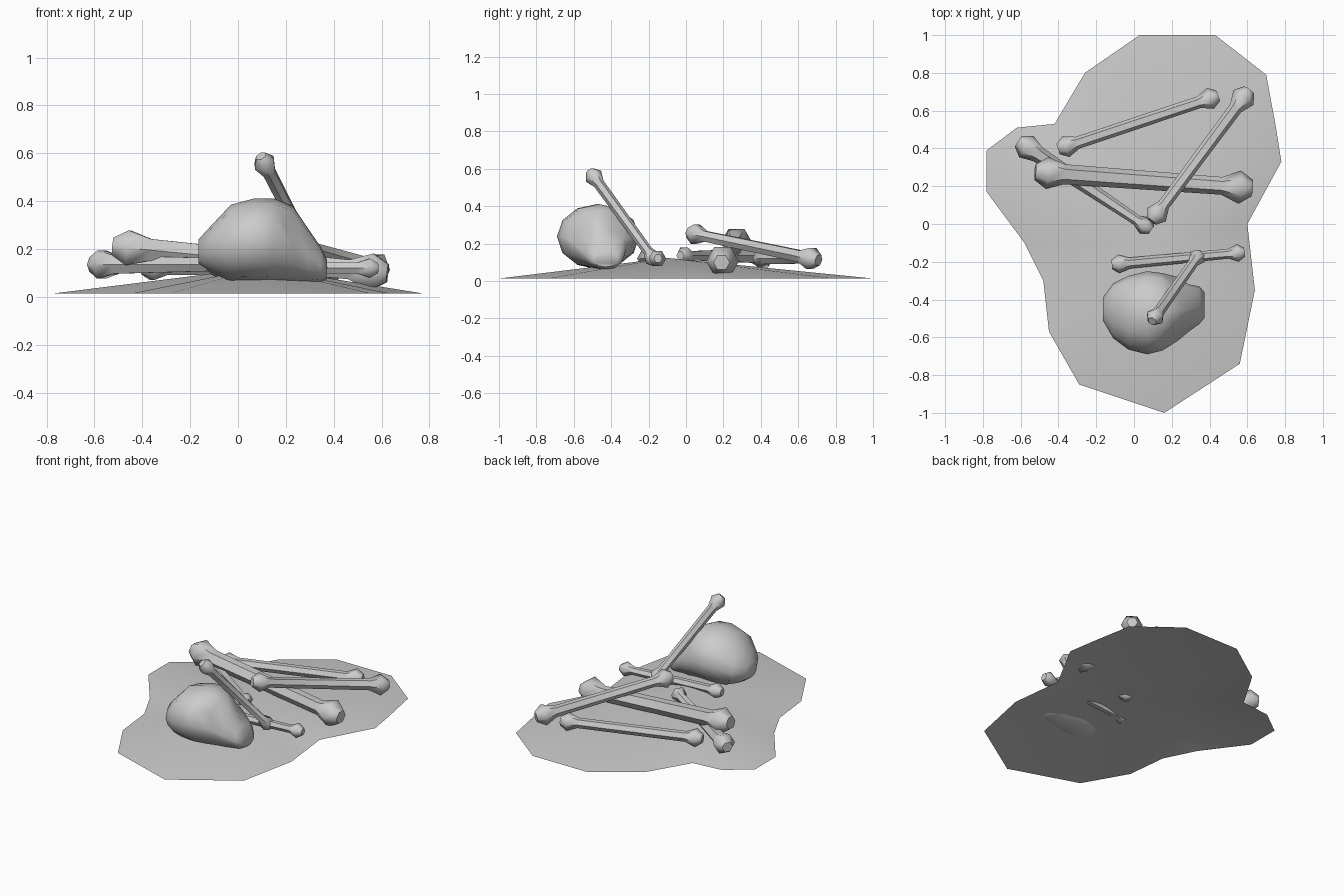
import bpy, bmesh
from math import sin, cos, pi
from mathutils import Vector

if "Cube" in bpy.data.objects:
    bpy.data.objects.remove(bpy.data.objects["Cube"])


def finish(name, bm, angle=0.9):
    bmesh.ops.recalc_face_normals(bm, faces=bm.faces)
    mesh = bpy.data.meshes.new(name)
    bm.to_mesh(mesh)
    bm.free()
    ob = bpy.data.objects.new(name, mesh)
    bpy.context.collection.objects.link(ob)
    bpy.ops.object.select_all(action='DESELECT')
    ob.select_set(True)
    bpy.context.view_layer.objects.active = ob
    bpy.ops.object.shade_smooth_by_angle(angle=angle)
    return ob


def loft(bm, rings):
    loops = [[bm.verts.new(p) for p in ring] for ring in rings]
    n = len(loops[0])
    for a, b in zip(loops, loops[1:]):
        for i in range(n):
            j = (i + 1) % n
            bm.faces.new((a[i], a[j], b[j], b[i]))
    bm.faces.new(loops[0][::-1])
    bm.faces.new(loops[-1])


def bone(name, start, end, shaft, knobs, sides=6):
    """Tapered shaft with a faceted knob at both ends."""
    a, b = Vector(start), Vector(end)
    axis = b - a
    length = axis.length
    axis.normalize()
    side = axis.cross(Vector((0, 0, 1))).normalized()
    up = side.cross(axis)
    (r0, r1), (k0, k1) = shaft, knobs
    profile = [(-0.75 * k0, 0.5 * k0), (0, k0), (1.1 * k0, r0),
               (length - 1.1 * k1, r1), (length, k1),
               (length + 0.75 * k1, 0.5 * k1)]
    rings = []
    for t, r in profile:
        rings.append([a + axis * t + r * (side * cos(2 * pi * i / sides)
                      + up * sin(2 * pi * i / sides)) for i in range(sides)])
    bm = bmesh.new()
    loft(bm, rings)
    finish(name, bm)


# Low dirt mound: an open sheet rising to one peak
outline = [(0.03, 1), (0.43, 1), (0.70, 0.79), (0.75, 0.52), (0.78, 0.33),
           (0.60, 0), (0.64, -0.35), (0.56, -0.74), (0.16, -1), (-0.29, -0.85),
           (-0.45, -0.57), (-0.48, -0.30), (-0.58, -0.10), (-0.78, 0.17),
           (-0.78, 0.39), (-0.62, 0.51), (-0.42, 0.53), (-0.26, 0.80)]
bm = bmesh.new()
rim = [bm.verts.new((x, y, 0.013)) for x, y in outline]
peak = bm.verts.new((0.1, -0.1, 0.123))
for i, v in enumerate(rim):
    bm.faces.new((v, peak, rim[(i + 1) % len(rim)]))
mound = finish("mound", bm)
if mound.data.polygons[0].normal.z < 0:
    mound.data.flip_normals()

# Scattered bones
bone("thigh_bone", (-0.46, 0.27, 0.205), (0.56, 0.195, 0.105), (0.053, 0.047), (0.085, 0.088))
bone("back_bone", (-0.36, 0.41, 0.12), (0.405, 0.665, 0.12), (0.033, 0.032), (0.058, 0.058))
bone("crossing_bone", (0.12, 0.05, 0.25), (0.58, 0.67, 0.12), (0.032, 0.036), (0.06, 0.066))
bone("left_bone", (-0.57, 0.41, 0.135), (0.06, -0.01, 0.135), (0.044, 0.028), (0.068, 0.05))
bone("front_bone", (-0.08, -0.212, 0.12), (0.55, -0.153, 0.12), (0.029, 0.026), (0.05, 0.047))
bone("leaning_bone", (0.11, -0.495, 0.56), (0.335, -0.175, 0.12), (0.03, 0.027), (0.05, 0.047))

# Skull lofted from the back of the head to the muzzle: x, y, z, half width, half height
sections = [(-0.165, -0.45, 0.19, 0.06, 0.05), (-0.11, -0.46, 0.20, 0.145, 0.10),
            (-0.03, -0.47, 0.225, 0.195, 0.16), (0.07, -0.47, 0.237, 0.22, 0.175),
            (0.15, -0.465, 0.237, 0.205, 0.174), (0.23, -0.45, 0.22, 0.17, 0.16),
            (0.29, -0.445, 0.175, 0.125, 0.115), (0.345, -0.43, 0.135, 0.10, 0.075),
            (0.372, -0.43, 0.115, 0.07, 0.04)]
bm = bmesh.new()
loft(bm, [[(x, y + ry * cos(2 * pi * i / 12), z + rz * sin(2 * pi * i / 12))
           for i in range(12)] for x, y, z, ry, rz in sections])
# Eye sockets pressed into the face
for socket in (Vector((0.235, -0.57, 0.28)), Vector((0.235, -0.37, 0.30))):
    for v in bm.verts:
        d = (v.co - socket).length
        if d < 0.075:
            v.co.x -= 0.05 * (1 - d / 0.12)
            v.co.y += (-0.46 - v.co.y) * 0.2
finish("skull", bm)
